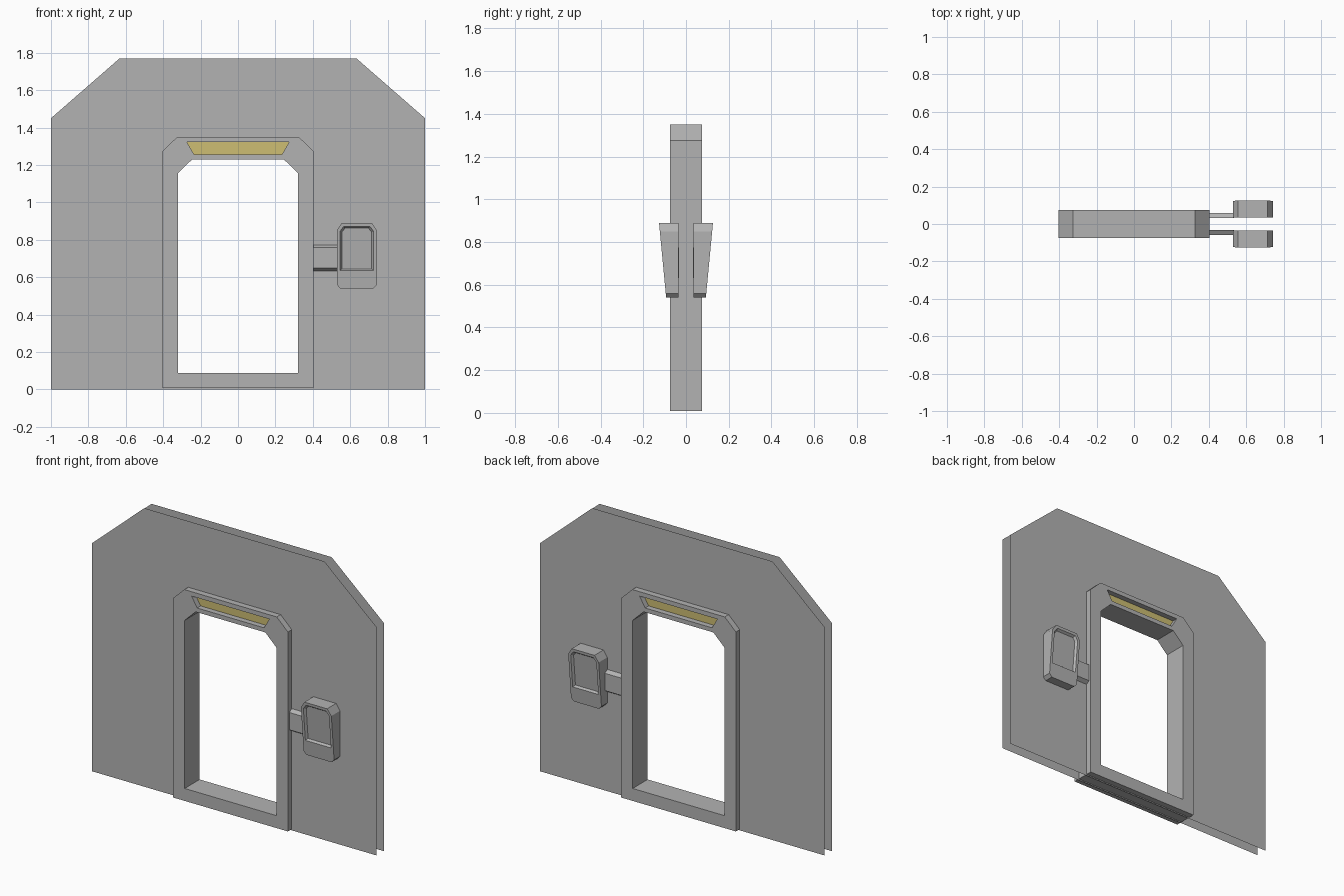
import bpy
import bmesh

if "Cube" in bpy.data.objects:
    bpy.data.objects.remove(bpy.data.objects["Cube"], do_unlink=True)


def make_material(name, colour):
    mat = bpy.data.materials.new(name)
    mat.use_nodes = True
    mat.diffuse_color = colour
    mat.node_tree.nodes["Principled BSDF"].inputs["Base Color"].default_value = colour
    return mat


GREY = make_material("wall grey", (0.45, 0.45, 0.45, 1))
YELLOW = make_material("lamp yellow", (0.61, 0.51, 0.17, 1))


def mirrored(half, centre=0.0):
    """Closed outline from its right half, listed bottom to top."""
    right = [(centre + x, z) for x, z in half]
    left = [(centre - x, z) for x, z in reversed(half)]
    return right + left


def ring(bm, points, depth):
    """Closed loop of vertices; depth gives y for a height."""
    verts = [bm.verts.new((x, depth(z), z)) for x, z in points]
    for a, b in zip(verts, verts[1:] + verts[:1]):
        bm.edges.new((a, b))
    return verts


def fill(bm, *rings):
    """Flat face between an outer ring and any holes."""
    edges = [bm.edges.get((a, b)) for r in rings for a, b in zip(r, r[1:] + r[:1])]
    made = bmesh.ops.triangle_fill(bm, use_beauty=True, edges=edges)
    return [g for g in made["geom"] if isinstance(g, bmesh.types.BMFace)]


def bridge(bm, a, b):
    n = len(a)
    for i in range(n):
        j = (i + 1) % n
        bm.faces.new((a[i], a[j], b[j], b[i]))


def finish(bm, name, solid=True):
    if solid:
        bmesh.ops.recalc_face_normals(bm, faces=bm.faces[:])
    mesh = bpy.data.meshes.new(name)
    bm.to_mesh(mesh)
    bm.free()
    mesh.materials.append(GREY)
    mesh.materials.append(YELLOW)
    obj = bpy.data.objects.new(name, mesh)
    bpy.context.collection.objects.link(obj)
    return obj


WALL_Y = 0.036
FRAME_Y = 0.075
wall_outline = mirrored([(1, 0), (1, 1.45), (0.633, 1.77)])
frame_outer = mirrored([(0.403, 0.008), (0.403, 1.275), (0.325, 1.35)])
frame_inner = mirrored([(0.322, 0.087), (0.322, 1.155), (0.245, 1.23)])
lamp_outline = mirrored([(0.235, 1.257), (0.273, 1.322)])

# Door frame with a recessed lamp on each side
bm = bmesh.new()
sides = []
for s in (-1, 1):
    face_y = lambda z: s * FRAME_Y
    lamp_y = lambda z: s * (FRAME_Y - 0.035)
    outer = ring(bm, frame_outer, face_y)
    inner = ring(bm, frame_inner, face_y)
    rim = ring(bm, lamp_outline, face_y)
    lamp = ring(bm, lamp_outline, lamp_y)
    fill(bm, outer, inner, rim)
    bridge(bm, rim, lamp)
    bm.faces.new(lamp).material_index = 1
    sides.append((outer, inner))
for front, back in zip(*sides):
    bridge(bm, front, back)
finish(bm, "door_frame")

# Control panel outlines
PANEL_X = 0.635
panel_outline = mirrored(
    [(0.088, 0.54), (0.107, 0.56), (0.107, 0.85), (0.08, 0.89)], PANEL_X)
recess_outline = mirrored(
    [(0.09, 0.635), (0.09, 0.845), (0.07, 0.872)], PANEL_X)
screen_outline = mirrored(
    [(0.08, 0.645), (0.08, 0.84), (0.063, 0.862)], PANEL_X)

for s, side in ((-1, "front"), (1, "back")):
    # Open wall sheet around the door frame
    bm = bmesh.new()
    wall_y = lambda z: s * WALL_Y
    faces = fill(bm, ring(bm, wall_outline, wall_y), ring(bm, frame_outer, wall_y))
    for f in faces:
        f.normal_update()
        if f.normal.y * s < 0:
            f.normal_flip()
    finish(bm, side + "_wall", solid=False)

    # Wedge-shaped control panel with a sunken screen
    bm = bmesh.new()
    slope = lambda z: s * (0.093 + (z - 0.54) * 0.095)
    sunk = lambda z: slope(z) - s * 0.014
    back = ring(bm, panel_outline, wall_y)
    front = ring(bm, panel_outline, slope)
    rim = ring(bm, recess_outline, slope)
    screen = ring(bm, screen_outline, sunk)
    bm.faces.new(back)
    bridge(bm, back, front)
    fill(bm, front, rim)
    bridge(bm, rim, screen)
    bm.faces.new(screen)
    finish(bm, side + "_control_panel")

    # Chamfered conduit from the frame to the panel
    bm = bmesh.new()
    profile = [(0.032, 0.63), (0.06, 0.648), (0.06, 0.758), (0.032, 0.776)]
    ends = [[bm.verts.new((x, s * y, z)) for y, z in profile] for x in (0.395, 0.535)]
    for end in ends:
        bm.faces.new(end)
    bridge(bm, *ends)
    finish(bm, side + "_conduit")
